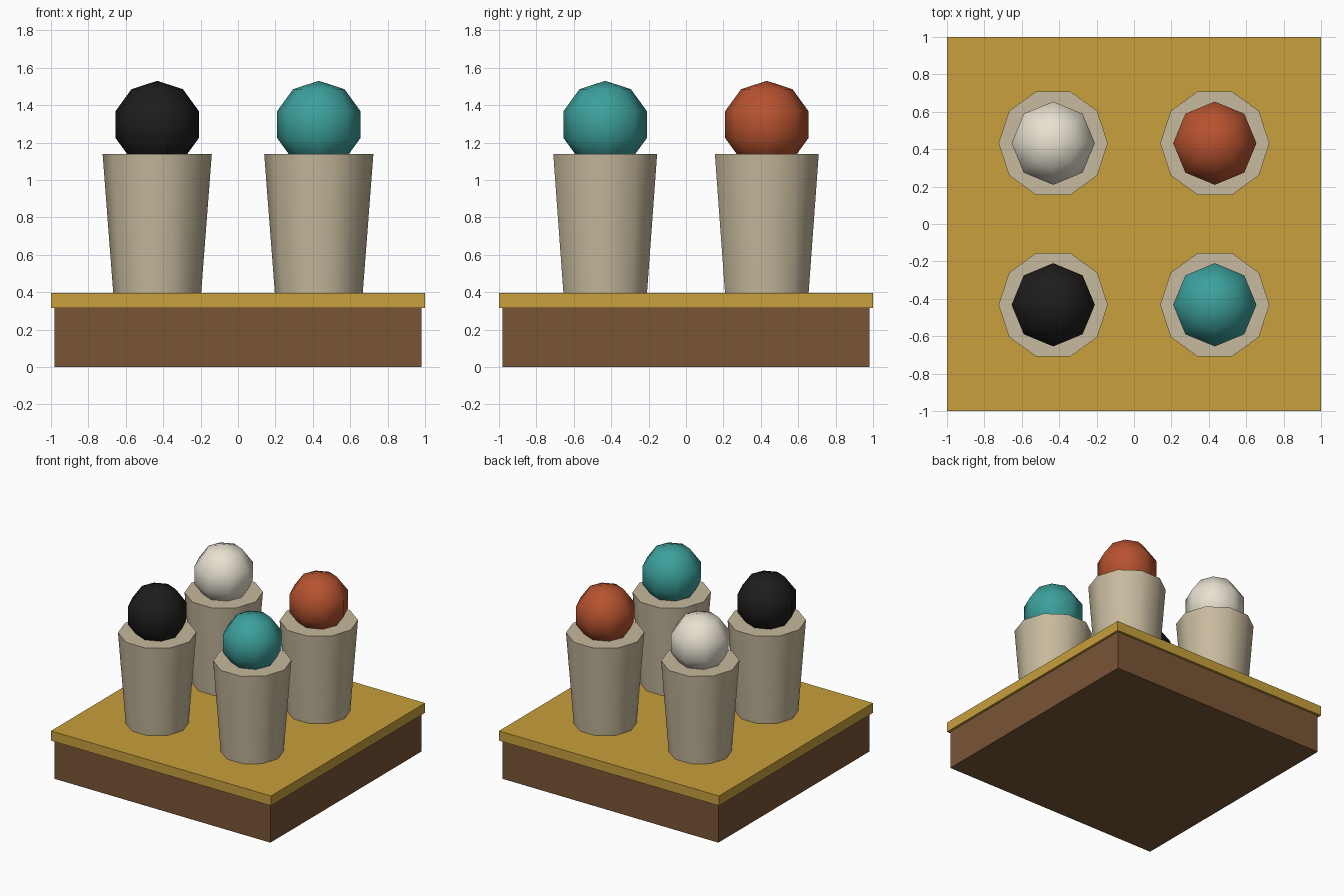
import bpy, math

if "Cube" in bpy.data.objects:
    bpy.data.objects.remove(bpy.data.objects["Cube"])


def material(name, rgb):
    m = bpy.data.materials.new(name)
    m.diffuse_color = (*rgb, 1)
    m.use_nodes = True
    m.node_tree.nodes["Principled BSDF"].inputs["Base Color"].default_value = m.diffuse_color
    return m


def finish(name, mat, smooth_angle=None):
    ob = bpy.context.object
    ob.name = name
    ob.data.materials.append(mat)
    if smooth_angle:
        bpy.ops.object.shade_smooth_by_angle(angle=math.radians(smooth_angle))
    return ob


def block(name, width, z0, z1, mat):
    bpy.ops.mesh.primitive_cube_add(size=1, location=(0, 0, (z0 + z1) / 2))
    bpy.context.object.scale = (width, width, z1 - z0)
    bpy.ops.object.transform_apply(location=False, rotation=False, scale=True)
    return finish(name, mat)


brown = material("brown", (0.19, 0.09, 0.036))
gold = material("gold", (0.58, 0.35, 0.046))
stone = material("stone", (0.57, 0.49, 0.34))
ball_mats = {
    (-1, -1): material("black", (0.013, 0.012, 0.011)),
    (1, -1): material("teal", (0.045, 0.35, 0.33)),
    (-1, 1): material("cream", (0.8, 0.75, 0.63)),
    (1, 1): material("rust", (0.47, 0.085, 0.028)),
}

# Base and its overhanging top slab
block("base", 1.964, 0, 0.315, brown)
block("top_slab", 2.0, 0.315, 0.395, gold)

# Four tapered ten-sided pillars, each with a faceted ball sunk into its top
Z0, Z1, OFF = 0.395, 1.14, 0.432
for (sx, sy), mat in ball_mats.items():
    x, y = sx * OFF, sy * OFF
    tag = ("front" if sy < 0 else "back") + ("_left" if sx < 0 else "_right")

    bpy.ops.mesh.primitive_cone_add(vertices=10, radius1=0.235, radius2=0.292,
                                    depth=Z1 - Z0, location=(x, y, (Z0 + Z1) / 2),
                                    rotation=(0, 0, math.pi / 2))
    finish("pillar_" + tag, stone, 50)

    bpy.ops.mesh.primitive_uv_sphere_add(segments=8, ring_count=5, radius=0.234,
                                         location=(x, y, 1.296))
    finish("ball_" + tag, mat, 60)
